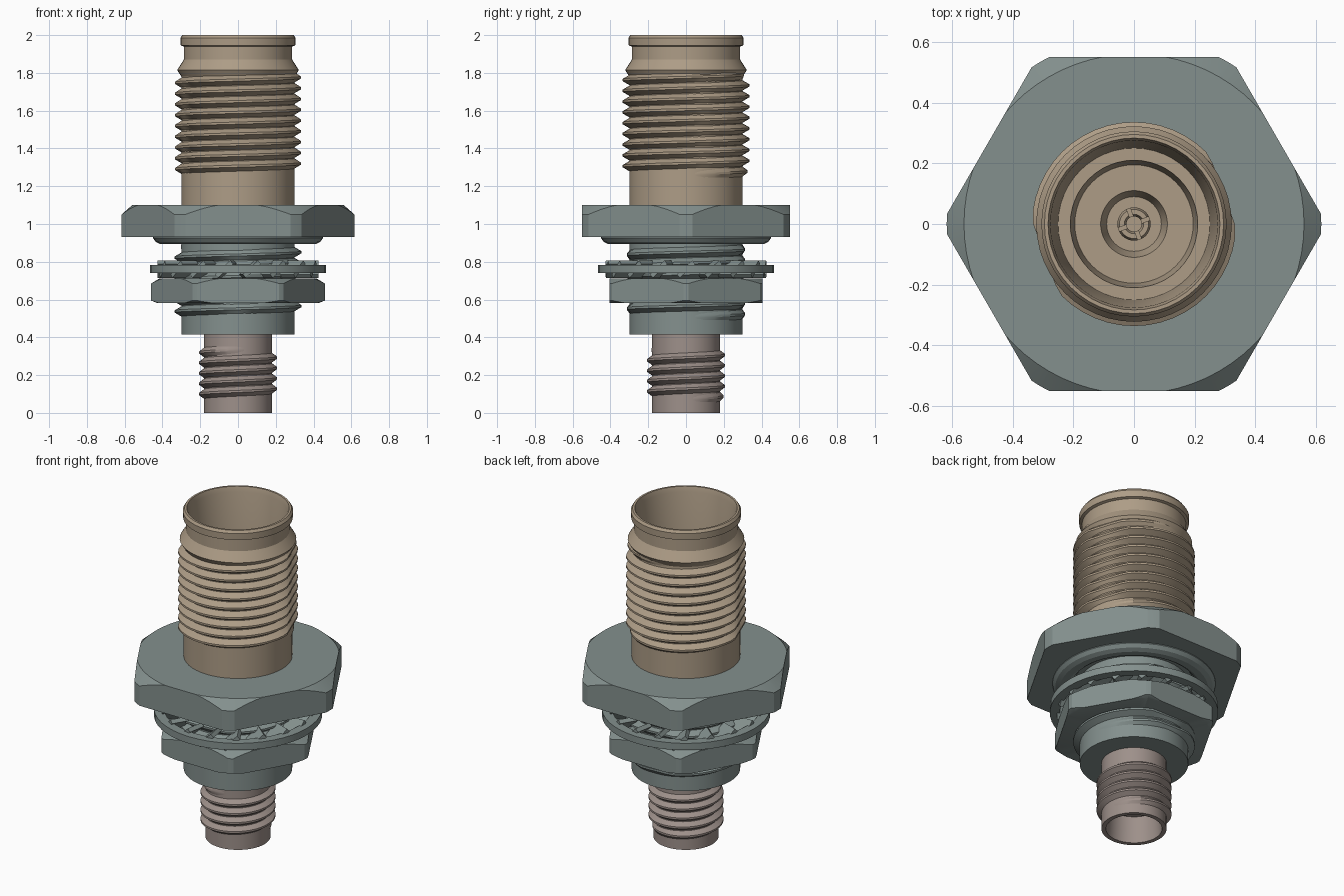
import bpy
import bmesh
from math import pi, cos, sin, radians
from mathutils import Matrix

cube = bpy.data.objects.get("Cube")
if cube:
    bpy.data.objects.remove(cube, do_unlink=True)


def material(name, r, g, b):
    m = bpy.data.materials.new(name)
    m.use_nodes = True
    m.diffuse_color = (r, g, b, 1)
    m.node_tree.nodes["Principled BSDF"].inputs["Base Color"].default_value = (r, g, b, 1)
    return m


tan = material("tan brass", 0.42, 0.335, 0.24)
steel = material("grey green steel", 0.23, 0.28, 0.27)
rose = material("rose brown metal", 0.34, 0.28, 0.255)


def finish(name, bm, mat):
    mesh = bpy.data.meshes.new(name)
    bm.to_mesh(mesh)
    bm.free()
    mesh.materials.append(mat)
    ob = bpy.data.objects.new(name, mesh)
    bpy.context.collection.objects.link(ob)
    smooth(ob)
    return ob


def smooth(ob):
    bpy.ops.object.select_all(action="DESELECT")
    ob.select_set(True)
    bpy.context.view_layer.objects.active = ob
    bpy.ops.object.shade_smooth_by_angle(angle=radians(25))


def lathe(name, profile, mat, segs=48, closed=False):
    """Revolve (radius, height) points around z; a closed profile makes a ring."""
    bm = bmesh.new()
    rings = [[bm.verts.new((r * cos(2 * pi * i / segs), r * sin(2 * pi * i / segs), z))
              for i in range(segs)] for r, z in profile]
    pairs = list(zip(rings, rings[1:]))
    if closed:
        pairs.append((rings[-1], rings[0]))
    for low, high in pairs:
        for i in range(segs):
            j = (i + 1) % segs
            bm.faces.new((low[i], low[j], high[j], high[i]))
    bmesh.ops.remove_doubles(bm, verts=bm.verts, dist=1e-5)
    bmesh.ops.recalc_face_normals(bm, faces=bm.faces)
    return finish(name, bm, mat)


def combine(ob, cutter, operation):
    mod = ob.modifiers.new("cut", "BOOLEAN")
    mod.object, mod.operation, mod.solver = cutter, operation, "EXACT"
    bpy.ops.object.select_all(action="DESELECT")
    ob.select_set(True)
    bpy.context.view_layer.objects.active = ob
    bpy.ops.object.modifier_apply(modifier=mod.name)
    bpy.data.objects.remove(cutter, do_unlink=True)
    smooth(ob)


def hex_nut(name, half_flats, z0, z1, limits, mat):
    """Hexagon prism trimmed by a chamfered round blank."""
    r = half_flats / cos(pi / 6)
    nut = lathe(name, [(0, z0), (r, z0), (r, z1), (0, z1)], mat, segs=6)
    blank = lathe("nut_blank", limits, mat, segs=72)
    combine(nut, blank, "INTERSECT")


def thread(name, root, crest, z0, z1, pitch, mat, flat=9, flat_angle=0):
    """Right-handed helical ridge, with two opposite flats milled on it."""
    bm = bmesh.new()
    per = 48
    n = int(((z1 - z0) / pitch - 1) * per)
    rows = []
    for k in range(n + 1):
        a = 2 * pi * k / per
        fade = min(1, k / 16, (n - k) / 16)
        limit = flat / max(0.01, abs(cos(a - flat_angle)))
        row = []
        for u, h in ((0, 0), (0.4, 1), (0.6, 1), (1, 0)):
            r = min(root + (crest - root) * h * fade, limit)
            row.append(bm.verts.new((r * cos(a), r * sin(a), z0 + pitch * (k / per + u))))
        rows.append(row)
    for p, q in zip(rows, rows[1:]):
        for j in range(3):
            bm.faces.new((p[j], q[j], q[j + 1], p[j + 1]))
    return finish(name, bm, mat)


# Upper shell with lip, neck and stepped bore
lathe("upper_shell", [
    (0, 1.05), (0.30, 1.05), (0.30, 1.78), (0.322, 1.815), (0.287, 1.87), (0.287, 1.94),
    (0.303, 1.945), (0.305, 1.985), (0.295, 2.0), (0.283, 2.0), (0.275, 1.97), (0.25, 1.55),
    (0.21, 1.55), (0.195, 1.45), (0.11, 1.45), (0.09, 1.38), (0, 1.38)], tan)
thread("upper_thread", 0.297, 0.336, 1.235, 1.825, 0.057, tan, 0.312, radians(20))

# Slotted centre contact
contact = lathe("centre_contact", [(0.055, 1.36), (0.055, 1.48), (0.048, 1.50),
                                   (0.032, 1.50), (0.025, 1.48), (0.025, 1.36)],
                tan, 32, closed=True)
for angle in (20, 110):
    bm = bmesh.new()
    bmesh.ops.create_cube(bm, size=1, matrix=Matrix.Translation((0, 0, 1.5))
                          @ Matrix.Rotation(radians(angle), 4, "Z")
                          @ Matrix.Diagonal((0.2, 0.012, 0.16, 1)))
    combine(contact, finish("slot_cutter", bm, tan), "DIFFERENCE")

# Large hexagon flange and its rounded collar
hex_nut("hex_flange", 0.55, 0.93, 1.10,
        [(0, 0.92), (0.617, 0.92), (0.617, 1.05), (0.56, 1.10), (0.55, 1.11), (0, 1.11)], steel)
lathe("flange_collar", [(0, 0.95), (0.45, 0.95), (0.45, 0.925), (0.435, 0.905), (0.41, 0.893),
                        (0.37, 0.893), (0.35, 0.905), (0.33, 0.93), (0, 0.93)], steel)

# Threaded lower body
lathe("lower_body", [(0, 0.415), (0.30, 0.415), (0.30, 0.95), (0, 0.95)], steel)
thread("lower_body_thread", 0.297, 0.336, 0.48, 0.91, 0.057, steel, 0.312, pi / 2)

# Lock washer with twisted inner teeth
lathe("washer_ring", [(0.41, 0.74), (0.465, 0.74), (0.465, 0.782), (0.41, 0.782)],
      steel, closed=True)
bm = bmesh.new()
teeth = 18
for i in range(teeth):
    bmesh.ops.create_cube(bm, size=1, matrix=Matrix.Rotation(2 * pi * i / teeth, 4, "Z")
                          @ Matrix.Translation((0.37, 0, 0.761))
                          @ Matrix.Rotation(radians(42), 4, "X")
                          @ Matrix.Diagonal((0.11, 0.11, 0.025, 1)))
finish("washer_teeth", bm, steel)

# Clamping nut
hex_nut("clamp_nut", 0.405, 0.583, 0.712,
        [(0, 0.575), (0.41, 0.575), (0.43, 0.583), (0.46, 0.595), (0.46, 0.685),
         (0.415, 0.712), (0.40, 0.72), (0, 0.72)], steel)

# Lower coupling sleeve with open bore and pin
lathe("lower_sleeve", [(0, 0.45), (0.18, 0.45), (0.18, 0), (0.155, 0), (0.145, 0.16),
                       (0.105, 0.16), (0.105, 0.26), (0, 0.26)], rose)
thread("lower_sleeve_thread", 0.177, 0.207, 0.045, 0.365, 0.055, rose)
lathe("lower_pin", [(0, 0.28), (0.025, 0.28), (0.025, 0.13), (0, 0.11)], rose, 24)
